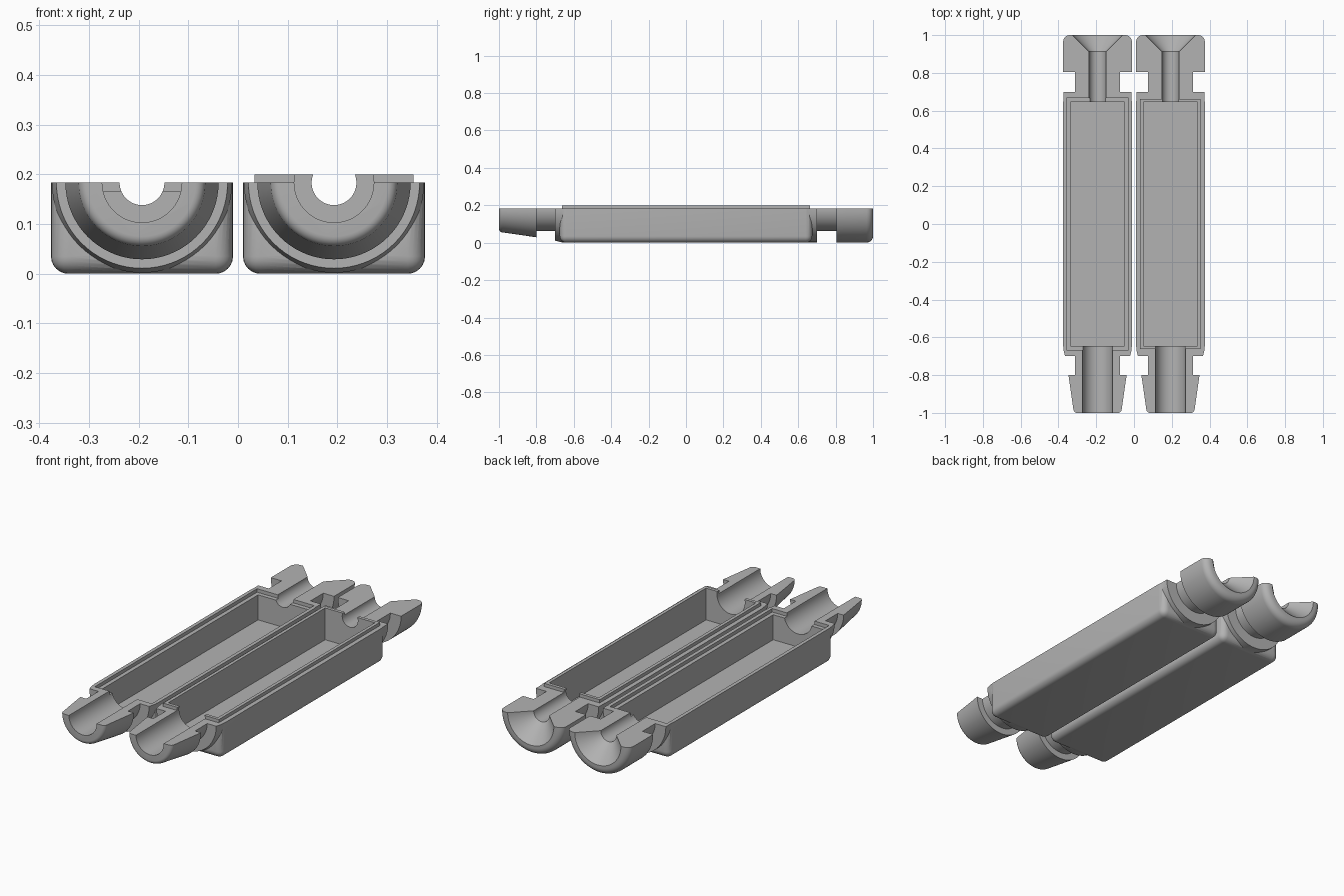
import bpy, bmesh, math
from mathutils import Vector

if "Cube" in bpy.data.objects:
    bpy.data.objects.remove(bpy.data.objects["Cube"])

AXIS_Z = 0.183      # split plane, also the axis of the round ends
HALF_W = 0.183
CENTRE_X = 0.193

grey = bpy.data.materials.new("plain grey")
grey.use_nodes = True
grey.diffuse_color = (0.45, 0.45, 0.45, 1)
grey.node_tree.nodes["Principled BSDF"].inputs["Base Color"].default_value = (0.45, 0.45, 0.45, 1)


def finish(bm, name):
    bmesh.ops.recalc_face_normals(bm, faces=bm.faces)
    mesh = bpy.data.meshes.new(name)
    bm.to_mesh(mesh)
    bm.free()
    obj = bpy.data.objects.new(name, mesh)
    mesh.materials.append(grey)
    bpy.context.collection.objects.link(obj)
    return obj


def block(name, cx, hx, hy, z0, z1, bevel=0):
    bm = bmesh.new()
    bmesh.ops.create_cube(bm, size=1)
    for v in bm.verts:
        v.co = Vector((cx + v.co.x * 2 * hx, v.co.y * 2 * hy, z0 + (v.co.z + 0.5) * (z1 - z0)))
    if bevel:
        bmesh.ops.bevel(bm, geom=bm.edges[:], offset=bevel, segments=6, profile=0.5, affect='EDGES')
    return finish(bm, name)


def turned(name, cx, profile, steps=72):
    """Closed solid of revolution about the long axis; profile is (radius, y)."""
    bm = bmesh.new()
    rings = []
    for r, y in profile:
        angles = [2 * math.pi * i / steps for i in range(steps)]
        rings.append([bm.verts.new((cx + r * math.cos(a), y, AXIS_Z + r * math.sin(a))) for a in angles])
    for a, b in zip(rings, rings[1:]):
        for i in range(steps):
            j = (i + 1) % steps
            bm.faces.new((a[i], a[j], b[j], b[i]))
    bm.faces.new(rings[0])
    bm.faces.new(rings[-1])
    return finish(bm, name)


def fillet(r, y, size, direction, steps=6):
    """Rounded outer corner ending on the end face at y."""
    points = []
    for i in range(steps + 1):
        a = math.pi / 2 * i / steps
        points.append((r - size + size * math.cos(a), y - direction * size * (1 - math.sin(a))))
    return points


def combine(obj, tool, operation):
    mod = obj.modifiers.new("cut", 'BOOLEAN')
    mod.operation = operation
    mod.solver = 'EXACT'
    mod.object = tool
    graph = bpy.context.evaluated_depsgraph_get()
    mesh = bpy.data.meshes.new_from_object(obj.evaluated_get(graph))
    obj.modifiers.clear()
    obj.data = mesh
    bpy.data.objects.remove(tool)


def half_shell(name, cx, raised_lip):
    shell = block(name, cx, HALF_W, 0.675, 0, 0.4, 0.035)

    # Tapered plug at the front, collared head at the back
    plug = [(0.181, -0.6), (0.181, -0.665), (0.172, -0.7), (0.12, -0.7), (0.12, -0.8), (0.154, -0.8)]
    plug += fillet(0.128, -1, 0.02, -1)
    head = [(0.181, 0.6), (0.181, 0.7), (0.12, 0.7), (0.12, 0.805), (0.182, 0.805)]
    head += fillet(0.182, 1, 0.035, 1)
    combine(shell, turned("plug", cx, plug), 'UNION')
    combine(shell, turned("head", cx, head), 'UNION')

    # Split plane, then the mating lip or its matching rebate
    combine(shell, block("upper_half", cx, 0.4, 1.2, AXIS_Z, 0.8), 'DIFFERENCE')
    if raised_lip:
        combine(shell, block("lip", cx, 0.16, 0.662, 0.15, 0.2), 'UNION')
    else:
        combine(shell, block("rebate", cx, 0.164, 0.667, 0.165, 0.3), 'DIFFERENCE')

    # Cavity, wide front bore, narrow flared back bore
    combine(shell, block("cavity", cx, 0.143, 0.645, 0.035, 0.4), 'DIFFERENCE')
    combine(shell, turned("front_bore", cx, [(0.08, -1.1), (0.08, -0.6)]), 'DIFFERENCE')
    flare = [(0.045, 0.6), (0.045, 0.912), (0.133, 1), (0.143, 1.01)]
    combine(shell, turned("back_bore", cx, flare), 'DIFFERENCE')

    bpy.ops.object.select_all(action='DESELECT')
    shell.select_set(True)
    bpy.context.view_layer.objects.active = shell
    bpy.ops.object.shade_smooth_by_angle(angle=math.radians(30))


half_shell("left_half_shell", CENTRE_X, True)
half_shell("right_half_shell", -CENTRE_X, False)
